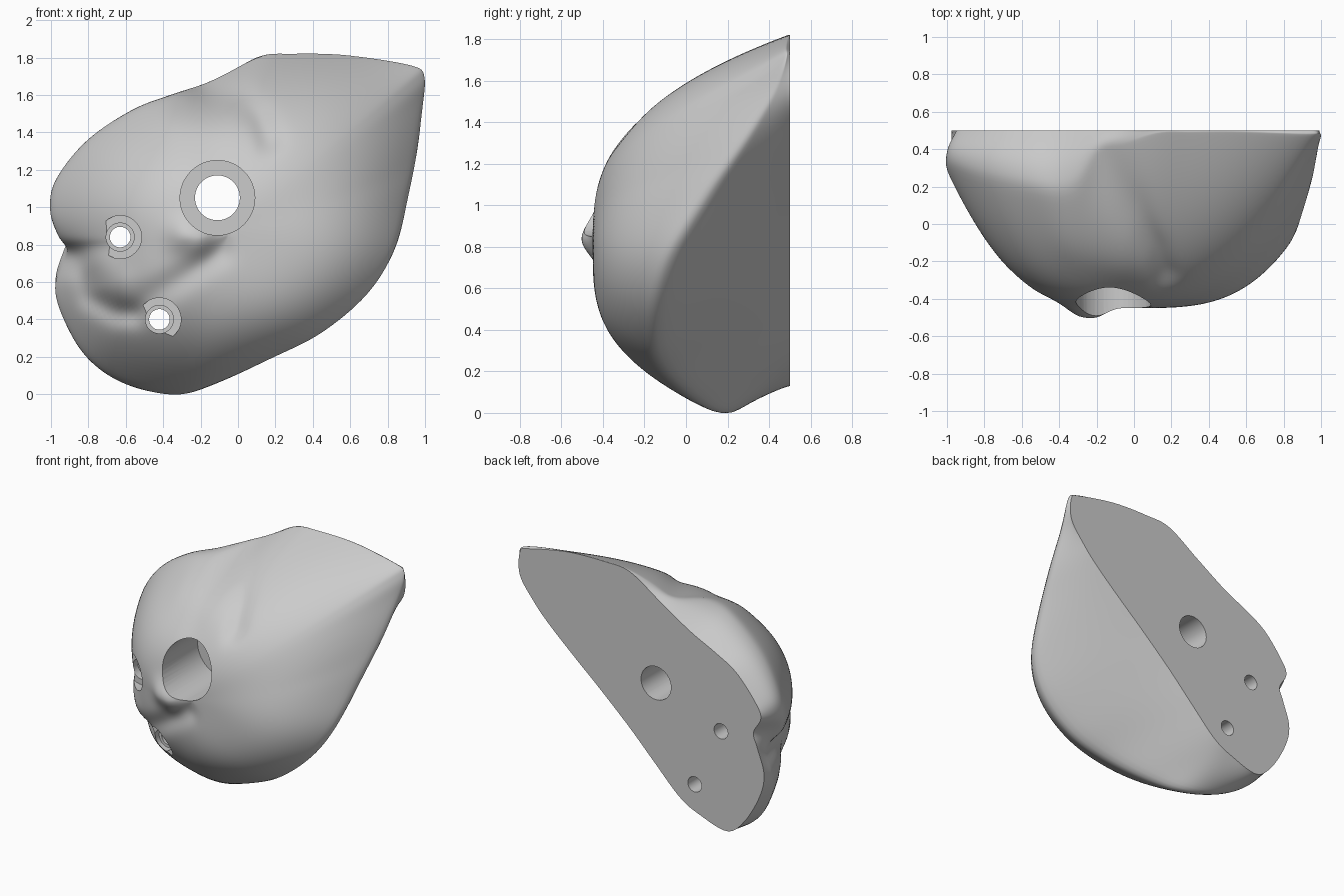
import bpy, bmesh, math
from mathutils import Vector

if "Cube" in bpy.data.objects:
    bpy.data.objects.remove(bpy.data.objects["Cube"])

# Meridians: back edge (x, z) at y = 0.5, then widest point (x, z, y)
KNOTS = [
    (.98, 1.54, .99, 1.55, .42), (.98, 1.71, 1.0, 1.70, .48), (.91, 1.75, .93, 1.76, .48),
    (.60, 1.81, .60, 1.81, .49), (.30, 1.82, .30, 1.82, .49), (.10, 1.80, .10, 1.80, .48),
    (-.14, 1.65, -.15, 1.66, .36), (-.38, 1.50, -.34, 1.605, .20), (-.58, 1.40, -.55, 1.53, .20),
    (-.75, 1.30, -.80, 1.36, .25), (-.90, 1.13, -.96, 1.16, .30), (-.95, 1.02, -1.01, .98, .30),
    (-.89, .90, -.97, .84, .29), (-.92, .80, -.91, .75, .36), (-.975, .62, -.98, .58, .40),
    (-.94, .45, -.935, .40, .35), (-.82, .24, -.81, .19, .30), (-.68, .13, -.60, .045, .25),
    (-.46, .19, -.33, -.02, .19), (-.30, .275, -.10, .045, .06), (-.10, .47, .20, .18, -.08),
    (.10, .67, .46, .31, -.14), (.336, .885, .71, .52, -.14), (.55, 1.07, .86, .765, -.07),
    (.75, 1.25, .925, 1.05, .10), (.87, 1.38, .97, 1.30, .27)]
CX, CZ, FRONT, BACK = -.05, .85, -.45, .5
SUB, RINGS, SIDE = 8, 50, 14


def spline(pts, sub):
    """Closed Catmull-Rom through tuples of any size."""
    out, n = [], len(pts)
    for i in range(n):
        a, b, c, d = (pts[(i + k) % n] for k in (-1, 0, 1, 2))
        for s in range(sub):
            t = s / sub
            out.append([.5 * (2 * q + (r - p) * t + (2 * p - 5 * q + 4 * r - w) * t * t
                        + (3 * q - p - 3 * r + w) * t ** 3) for p, q, r, w in zip(a, b, c, d)])
    return out


def path_dist(x, z, path):
    p, best = Vector((x, z)), 9
    for a, b in zip(path, path[1:]):
        a, b = Vector(a), Vector(b)
        t = max(0, min(1, (p - a).dot(b - a) / (b - a).length_squared))
        best = min(best, (a + (b - a) * t - p).length)
    return best


# Creases and swellings of the front, as (path, width, push towards the back)
FEATURES = [
    ([(-.2, 1.65), (.02, 1.59), (.12, 1.48), (.17, 1.36)], .055, .05),
    ([(-.87, .71), (-.82, .64), (-.8, .52), (-.66, .44), (-.56, .43)], .05, .08),
    ([(-.5, .5), (-.3, .62), (-.1, .76)], .07, .03),
    ([(-.28, .85), (-.22, .83)], .09, -.06),
    ([(-.72, .7), (-.65, .6)], .08, -.03),
    ([(-.35, 1.48), (-.08, 1.45)], .12, -.03)]


def relief(x, z):
    return sum(h * math.exp(-(path_dist(x, z, path) / w) ** 2) for path, w, h in FEATURES)


# Rim radius, depth and fullness per meridian, and a version blurred over the angle
outline = spline(KNOTS, SUB)
n = len(outline)
angles, rim = [], []
for bx, bz, rx, rz, ry in outline:
    angles.append(math.atan2(rz - CZ, rx - CX))
    full = 2.6 + 1.4 * max(0, min(1, (.2 - ry) / .3)) + .5 * max(0, min(1, (-.3 - rx) / .4))
    rim.append((math.hypot(rx - CX, rz - CZ), ry, full))
step = [abs(math.remainder(angles[(k + 1) % n] - angles[k - 1], 2 * math.pi)) for k in range(n)]
blurred = []
for a in angles:
    ws = [s * math.exp(-(math.remainder(a - b, 2 * math.pi) / .32) ** 2) for b, s in zip(angles, step)]
    blurred.append([sum(w * q[j] for w, q in zip(ws, rim)) / sum(ws) for j in range(3)])

# Body: domed front, undercut sides, flat back
bm = bmesh.new()
rings = []
for i in range(1, RINGS + 1):
    r, ring = i / RINGS, []
    for (bx, bz, rx, rz, _), q, s in zip(outline, rim, blurred):
        size, depth, full = (b + (a - b) * r ** 5 for a, b in zip(q, s))
        x, z = CX + (rx - CX) * r, CZ + (rz - CZ) * r
        y = FRONT + (depth - FRONT) * (r * q[0] / size) ** full
        ring.append(bm.verts.new((x, min(y + relief(x, z), .495), z)))
    rings.append(ring)
for i in range(1, SIDE + 1):
    t, ring = i / SIDE, []
    for k, v in enumerate(rings[RINGS - 1]):
        bx, bz, rx, rz = outline[k][:4]
        co = v.co.lerp(Vector((bx, BACK, bz)), t)
        if rx < 0 and rz > .9:      # the upper lobe swells behind its rim
            swell = .035 * math.sin(math.pi * t) * min(1, -rx / .3) * min(1, (rz - .9) / .2)
            co += Vector((rx - CX, 0, rz - CZ)).normalized() * swell
        ring.append(bm.verts.new(co))
    rings.append(ring)
for a, b in zip(rings, rings[1:]):
    for k in range(n):
        m = (k + 1) % n
        bm.faces.new((a[k], a[m], b[m], b[k]))
centre = bm.verts.new((CX, FRONT + relief(CX, CZ), CZ))
for k in range(n):
    bm.faces.new((centre, rings[0][(k + 1) % n], rings[0][k]))
soft = [v for ring in rings[:-1] for v in ring]
for _ in range(7):
    bmesh.ops.smooth_vert(bm, verts=soft, factor=.5, use_axis_x=True, use_axis_y=True, use_axis_z=True)
bm.faces.new(rings[-1])
bmesh.ops.recalc_face_normals(bm, faces=bm.faces[:])
mesh = bpy.data.meshes.new("hold_body")
bm.to_mesh(mesh)
bm.free()
body = bpy.data.objects.new("hold_body", mesh)
bpy.context.collection.objects.link(body)


# Stepped bolt and screw holes, each a turned cutter
def drill(x, z, steps):
    cb, seg = bmesh.new(), 48
    prof, y0 = [], -1.0
    for rad, y1 in steps:
        prof += [(rad, y0), (rad, y1)]
        y0 = y1
    loops = [[cb.verts.new((x + rad * math.cos(2 * math.pi * k / seg), y,
                            z + rad * math.sin(2 * math.pi * k / seg))) for k in range(seg)]
             for rad, y in prof]
    for a, b in zip(loops, loops[1:]):
        for k in range(seg):
            m = (k + 1) % seg
            cb.faces.new((a[k], a[m], b[m], b[k]))
    cb.faces.new(loops[0])
    cb.faces.new(loops[-1])
    bmesh.ops.recalc_face_normals(cb, faces=cb.faces[:])
    me = bpy.data.meshes.new("hole_cutter")
    cb.to_mesh(me)
    cb.free()
    cutter = bpy.data.objects.new("hole_cutter", me)
    cutter.hide_render = True
    bpy.context.collection.objects.link(cutter)
    mod = body.modifiers.new("hole", 'BOOLEAN')
    mod.operation, mod.solver, mod.object = 'DIFFERENCE', 'EXACT', cutter
    bpy.ops.object.modifier_apply(modifier=mod.name)
    bpy.data.objects.remove(cutter)


bpy.context.view_layer.objects.active = body
body.select_set(True)
drill(-.11, 1.05, [(.2, -.02), (.12, 1)])
drill(-.63, .84, [(.115, -.2), (.075, -.14), (.055, 1)])
drill(-.42, .40, [(.115, -.255), (.075, -.195), (.055, 1)])
bpy.ops.object.shade_smooth_by_angle(angle=math.radians(40))
